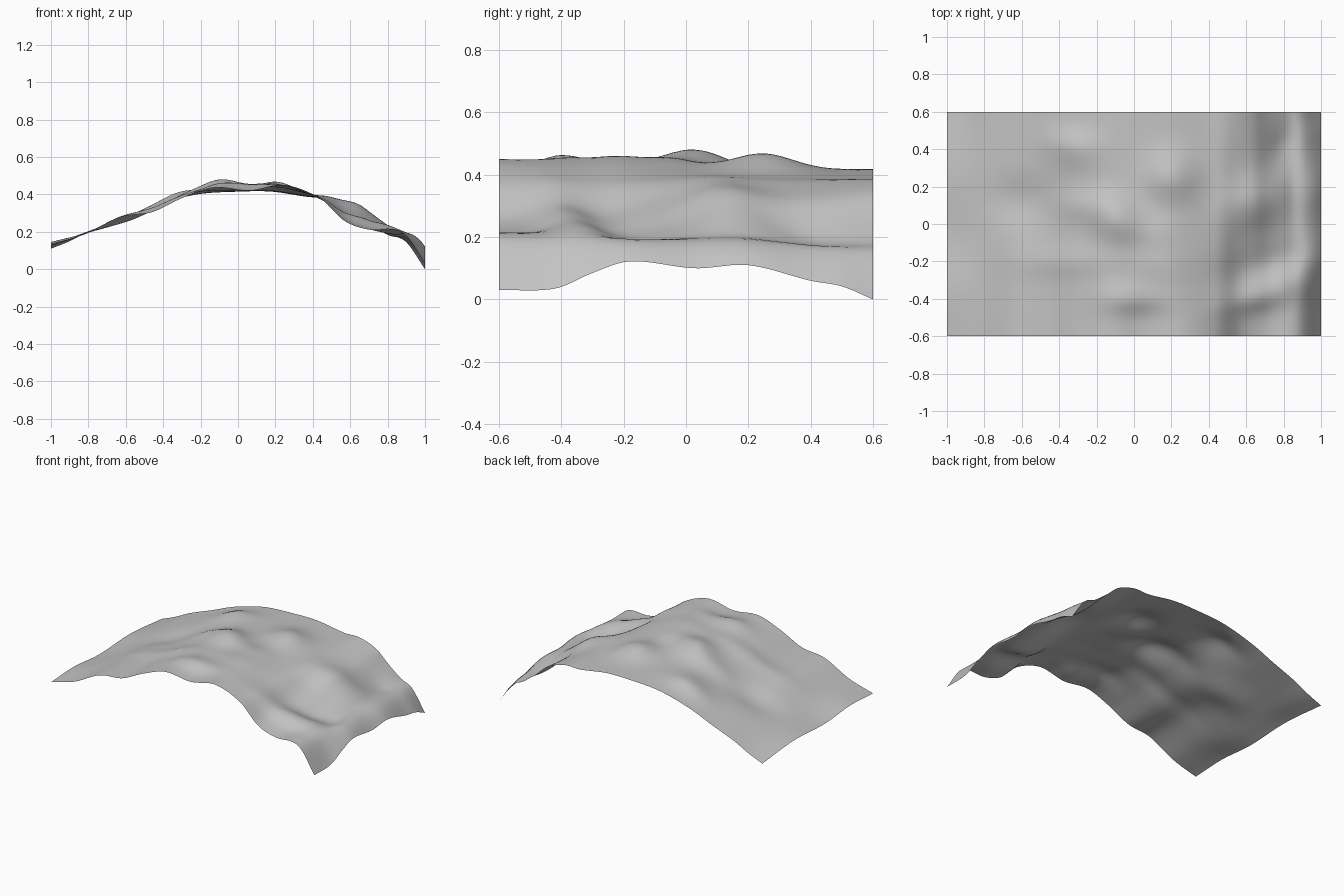
import bpy
import math

cube = bpy.data.objects.get("Cube")
if cube:
    bpy.data.objects.remove(cube, do_unlink=True)

HALF_X, HALF_Y = 1.0, 0.6
COLUMNS, ROWS = 100, 60

# Edge profiles of the sheet: (position along the edge, height)
FRONT_EDGE = [(-1, .134), (-.82, .186), (-.63, .28), (-.46, .305), (-.3, .38),
              (-.13, .437), (.06, .42), (.25, .45), (.44, .378), (.57, .258),
              (.7, .212), (.88, .198), (1, .03)]
BACK_EDGE = [(-1, .11), (-.9, .15), (-.79, .205), (-.61, .275), (-.45, .34),
             (-.22, .4), (0, .415), (.18, .415), (.39, .385), (.5, .385),
             (.63, .34), (.72, .262), (.82, .185), (.9, .145), (1, 0)]
LEFT_EDGE = [(-.6, .03), (-.42, .035), (-.3, .085), (-.18, .122), (.03, .1),
             (.2, .11), (.4, .06), (.5, .042), (.6, 0)]
RIGHT_EDGE = [(-.6, .134), (-.35, .145), (-.08, .125), (.26, .138), (.6, .11)]

# Soft swells and hollows: x, y, length, width, turn in degrees, height
SWELLS = [
    (.66, .12, .18, .14, 25, .06),
    (.75, -.2, .3, .09, 15, -.02),
    (.68, -.38, .2, .09, 20, .04),
    (.78, .42, .07, .15, -10, -.02),
    (.2, .25, .14, .13, 0, .045),
    (-.08, .02, .15, .12, -30, .055),
    (.12, -.05, .12, .1, 0, .02),
    (.1, -.22, .15, .12, 0, .03),
    (0, -.4, .18, .1, 0, .035),
    (-.32, .42, .15, .12, -30, .035),
    (-.28, .1, .15, .08, 0, .015),
    (-.35, -.2, .3, .08, 0, .015),
    (-.6, .12, .16, .13, 0, -.03),
]


def sample(profile, t):
    """Smooth curve through the points of a profile."""
    last = len(profile) - 1

    def slope(i):
        a, b = profile[max(i - 1, 0)], profile[min(i + 1, last)]
        return (b[1] - a[1]) / (b[0] - a[0])

    i = 0
    while i < last - 1 and t > profile[i + 1][0]:
        i += 1
    (t0, h0), (t1, h1) = profile[i], profile[i + 1]
    span = t1 - t0
    s = (t - t0) / span
    ease = s * s * (3 - 2 * s)
    return (h0 + (h1 - h0) * ease
            + span * slope(i) * s * (1 - s) ** 2
            - span * slope(i + 1) * s * s * (1 - s))


def ramp(distance, width):
    s = min(max(distance / width, 0), 1)
    return s * s * (3 - 2 * s)


def between(profile_a, profile_b, along, blend):
    return sample(profile_a, along) * (1 - blend) + sample(profile_b, along) * blend


def height(x, y):
    across = (y + HALF_Y) / (2 * HALF_Y)
    z = between(FRONT_EDGE, BACK_EDGE, x, across)
    # Pull the two short ends onto their own profiles
    for edge, end, reach in ((LEFT_EDGE, HALF_X, .16), (RIGHT_EDGE, -HALF_X, .3)):
        gap = sample(edge, y) - between(FRONT_EDGE, BACK_EDGE, end, across)
        z += gap * (1 - ramp(abs(end - x), reach))
    # Swells die out at the border
    fade = ramp(HALF_X - abs(x), .2) * ramp(HALF_Y - abs(y), .2)
    for cx, cy, length, width, turn, rise in SWELLS:
        c, s = math.cos(math.radians(turn)), math.sin(math.radians(turn))
        u = ((x - cx) * c + (y - cy) * s) / length
        v = ((y - cy) * c - (x - cx) * s) / width
        z += fade * rise * math.exp(-u * u - v * v)
    return z


# Draped sheet
bpy.ops.mesh.primitive_grid_add(x_subdivisions=COLUMNS, y_subdivisions=ROWS, size=2)
sheet = bpy.context.object
sheet.name = "draped_sheet"
for vertex in sheet.data.vertices:
    vertex.co.y *= HALF_Y
    vertex.co.z = height(vertex.co.x, vertex.co.y)
lowest = min(vertex.co.z for vertex in sheet.data.vertices)
for vertex in sheet.data.vertices:
    vertex.co.z -= lowest
bpy.ops.object.shade_smooth()

# Plain grey
grey = bpy.data.materials.new("plain_grey")
grey.use_nodes = True
colour = (.55, .55, .55, 1)
grey.diffuse_color = colour
grey.node_tree.nodes["Principled BSDF"].inputs["Base Color"].default_value = colour
sheet.data.materials.append(grey)
